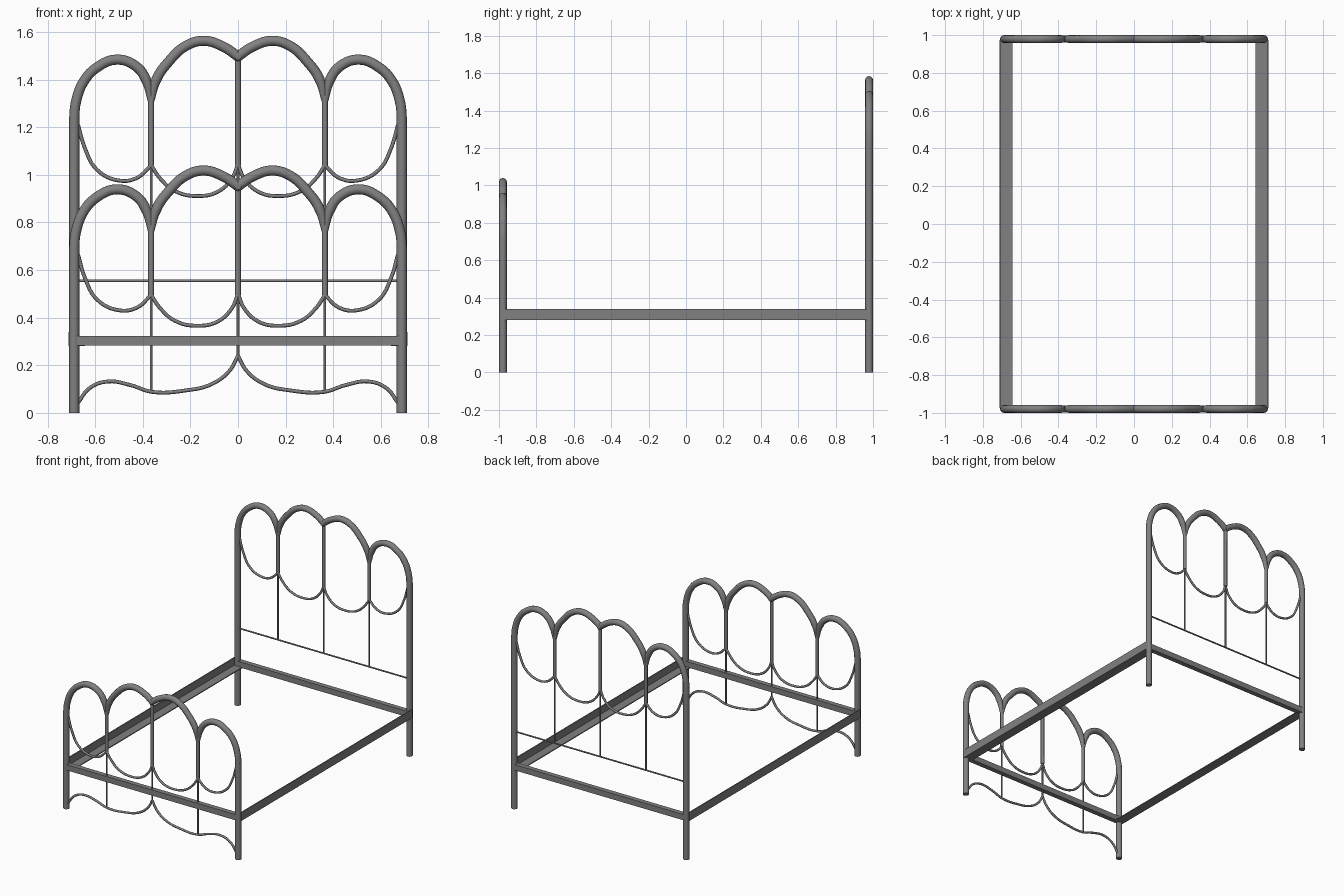
import bpy
import bmesh
import math
from mathutils import Vector

cube = bpy.data.objects.get("Cube")
if cube:
    bpy.data.objects.remove(cube, do_unlink=True)

# Single painted metal colour
metal = bpy.data.materials.new("grey metal")
metal.use_nodes = True
GREY = (0.22, 0.22, 0.22, 1)
metal.diffuse_color = GREY
metal.node_tree.nodes["Principled BSDF"].inputs["Base Color"].default_value = GREY


def tube(name, points, radius, y, lift=0, side=1, end_scale=None, sides=2):
    """Round tube along a smooth (x, z) path in the plane at depth y."""
    curve = bpy.data.curves.new(name, 'CURVE')
    curve.dimensions = '3D'
    curve.bevel_depth = radius
    curve.bevel_resolution = sides
    curve.resolution_u = 6 if len(points) > 2 else 1
    curve.use_fill_caps = True
    spline = curve.splines.new('BEZIER')
    spline.bezier_points.add(len(points) - 1)
    for p, (x, z) in zip(spline.bezier_points, points):
        p.co = (x * side, y, z + lift)
        p.handle_left_type = p.handle_right_type = 'AUTO' if len(points) > 2 else 'VECTOR'
    if end_scale:
        spline.bezier_points[-1].radius = end_scale
    obj = bpy.data.objects.new(name, curve)
    bpy.context.collection.objects.link(obj)
    curve.materials.append(metal)
    bpy.ops.object.select_all(action='DESELECT')
    obj.select_set(True)
    bpy.context.view_layer.objects.active = obj
    bpy.ops.object.convert(target='MESH')
    bpy.ops.object.shade_smooth_by_angle(angle=math.radians(50))
    return bpy.context.object


def bar(name, profile, start, along):
    """Straight bar: a closed 3D profile extruded by a vector."""
    bm = bmesh.new()
    face = bm.faces.new([bm.verts.new(Vector(p) + Vector(start)) for p in profile])
    new = bmesh.ops.extrude_face_region(bm, geom=[face])["geom"]
    verts = [g for g in new if isinstance(g, bmesh.types.BMVert)]
    bmesh.ops.translate(bm, vec=along, verts=verts)
    bmesh.ops.recalc_face_normals(bm, faces=bm.faces)
    mesh = bpy.data.meshes.new(name)
    bm.to_mesh(mesh)
    bm.free()
    mesh.materials.append(metal)
    obj = bpy.data.objects.new(name, mesh)
    bpy.context.collection.objects.link(obj)


# Paths of one half of an end panel, at headboard height
OUTER_ARCH = [(.688, 1.24), (.682, 1.3), (.647, 1.394), (.59, 1.453), (.51, 1.484),
              (.43, 1.457), (.387, 1.4), (.367, 1.31)]
INNER_ARCH = [(-.01, 1.49), (.065, 1.54), (.145, 1.563), (.22, 1.541), (.29, 1.477),
              (.343, 1.4), (.363, 1.31)]
OUTER_LOOP = [(.672, 1.21), (.643, 1.112), (.593, 1.022), (.5, .976), (.425, .987), (.365, 1.04)]
INNER_LOOP = [(.365, 1.04), (.328, .986), (.265, .932), (.172, .911), (.085, .929),
              (.025, .986), (0, 1.045)]
SKIRT = [(.674, .04), (.622, .105), (.546, .132), (.453, .117), (.36, .088),
         (.222, .094), (.11, .121), (.035, .178), (0, .24)]
R, DROP = .0212, -.545


def end_panel(name, y, lift):
    for side, label in ((1, "left"), (-1, "right")):
        pre = f"{name}_{label}_"
        tube(pre + "post", [(.688, 0), (.688, 1.245 + lift)], R, y, 0, side, sides=4)
        tube(pre + "outer_arch", OUTER_ARCH, R, y, lift, side, .55, 4)
        tube(pre + "inner_arch", INNER_ARCH, R, y, lift, side, .55, 4)
        tube(pre + "spindle", [(.365, 1.34), (.365, 1.04)], .0125, y, lift, side)
        tube(pre + "outer_loop", OUTER_LOOP, .008, y, lift, side)
        tube(pre + "inner_loop", INNER_LOOP, .008, y, lift, side)
    tube(name + "_centre_spindle", [(0, 1.49), (0, 1.04)], .0125, y, lift)
    # Square cross rail between the posts
    h, z0, z1 = .018, .283, .324
    bar(name + "_cross_rail", [(0, -h, z0), (0, h, z0), (0, h, z1), (0, -h, z1)],
        (-.69, y, 0), (1.38, 0, 0))


HEAD, FOOT = .979, -.979
end_panel("headboard", HEAD, 0)
end_panel("footboard", FOOT, DROP)

# Headboard thin rods ending on a horizontal rod
tube("headboard_lower_rod", [(-.68, .555), (.68, .555)], .0055, HEAD)
for x, label in ((-.365, "right"), (0, "centre"), (.365, "left")):
    tube(f"headboard_{label}_rod", [(x, 1.045), (x, .555)], .0055, HEAD)
    tube(f"footboard_{label}_rod", [(x, .5), (x, .088 if x else .235)], .0055, FOOT)

# Footboard scalloped skirt and angle-iron side rails
for side, label in ((1, "left"), (-1, "right")):
    tube(f"footboard_{label}_skirt", SKIRT, .008, FOOT, 0, side)
    angle = [(.712, .28), (.643, .28), (.643, .287), (.704, .287), (.704, .34), (.712, .34)]
    bar(f"{label}_side_rail", [(x * side, 0, z) for x, z in angle], (0, -.975, 0), (0, 1.95, 0))
